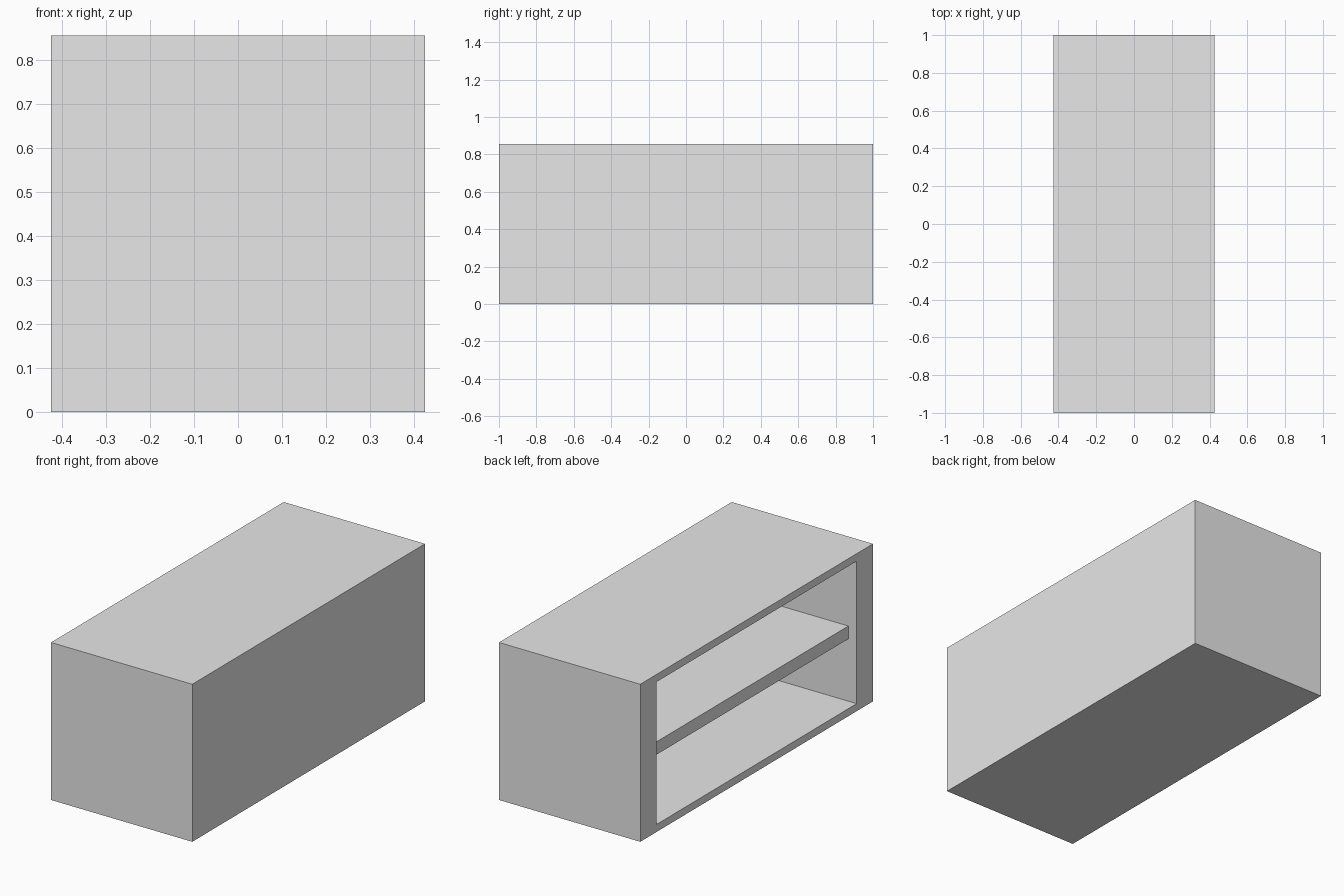
import bpy
import bmesh
from mathutils import Matrix

cube = bpy.data.objects.get("Cube")
if cube:
    bpy.data.objects.remove(cube, do_unlink=True)

WIDTH, LENGTH, HEIGHT = 0.85, 2.0, 0.857
SIDE, BOARD = 0.14, 0.058       # end wall and top/bottom/back thickness
SHELF_SETBACK = 0.05

grey = bpy.data.materials.new("plain_grey")
grey.use_nodes = True
grey.diffuse_color = (0.8, 0.8, 0.8, 1)
grey.node_tree.nodes["Principled BSDF"].inputs["Base Color"].default_value = (0.8, 0.8, 0.8, 1)


def add_box(bm, low, high):
    size = [b - a for a, b in zip(low, high)]
    centre = [(a + b) / 2 for a, b in zip(low, high)]
    matrix = Matrix.Translation(centre) @ Matrix.Diagonal((*size, 1))
    bmesh.ops.create_cube(bm, size=1, matrix=matrix)


def finish(bm, name):
    mesh = bpy.data.meshes.new(name)
    bmesh.ops.recalc_face_normals(bm, faces=bm.faces)
    bm.to_mesh(mesh)
    bm.free()
    mesh.materials.append(grey)
    obj = bpy.data.objects.new(name, mesh)
    bpy.context.collection.objects.link(obj)


# Cabinet shell, open on the -x side
bm = bmesh.new()
add_box(bm, (-WIDTH / 2, -LENGTH / 2, 0), (WIDTH / 2, LENGTH / 2, HEIGHT))
bm.normal_update()
opening = next(f for f in bm.faces if f.normal.x < -0.9)
bmesh.ops.inset_individual(bm, faces=[opening], thickness=BOARD)
for v in opening.verts:
    v.co.y = (LENGTH / 2 - SIDE) * (1 if v.co.y > 0 else -1)
pushed = bmesh.ops.extrude_discrete_faces(bm, faces=[opening])["faces"]
bmesh.ops.translate(bm, verts=pushed[0].verts, vec=(WIDTH - BOARD, 0, 0))
finish(bm, "cabinet_shell")

# Middle shelf, set back from the opening
bm = bmesh.new()
add_box(bm, (-WIDTH / 2 + SHELF_SETBACK, SIDE - LENGTH / 2, 0.38),
        (WIDTH / 2 - BOARD, LENGTH / 2 - SIDE, 0.45))
finish(bm, "middle_shelf")
